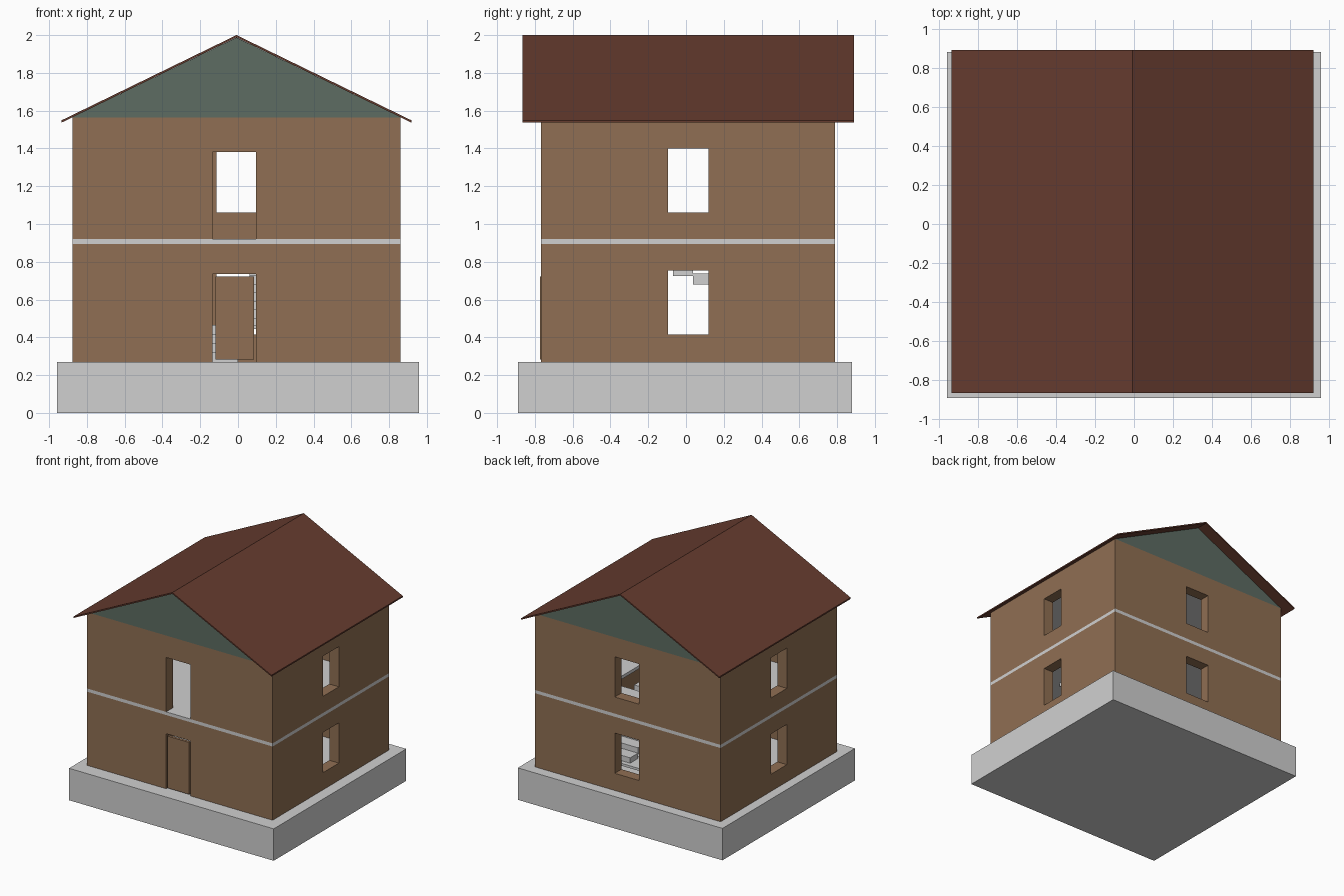
import bpy

if "Cube" in bpy.data.objects:
    bpy.data.objects.remove(bpy.data.objects["Cube"])

def srgb(r, g, b):
    lin = lambda c: ((c / 255 + 0.055) / 1.055) ** 2.4 if c > 10 else c / 3294
    return (lin(r), lin(g), lin(b), 1)

def material(name, *rgb):
    m = bpy.data.materials.new(name)
    m.diffuse_color = srgb(*rgb)
    m.use_nodes = True
    m.node_tree.nodes["Principled BSDF"].inputs["Base Color"].default_value = m.diffuse_color
    return m

BROWN = material("wall_brown", 144, 111, 83)
GREY = material("concrete_grey", 208, 208, 208)
ROOF = material("roof_red_brown", 102, 60, 47)
GREEN = material("gable_green", 93, 108, 98)

def prism(name, profile, y0, y1, mat):
    """Extrude an x-z profile along y."""
    n = len(profile)
    verts = [(x, y, z) for y in (y0, y1) for x, z in profile]
    faces = [list(range(n)), list(range(2 * n - 1, n - 1, -1))]
    faces += [[i, i + n, (i + 1) % n + n, (i + 1) % n] for i in range(n)]
    me = bpy.data.meshes.new(name)
    me.from_pydata(verts, [], faces)
    if mat:
        me.materials.append(mat)
    ob = bpy.data.objects.new(name, me)
    bpy.context.collection.objects.link(ob)
    # consistent outward normals
    import bmesh
    bm = bmesh.new()
    bm.from_mesh(me)
    bmesh.ops.recalc_face_normals(bm, faces=bm.faces)
    bm.to_mesh(me)
    bm.free()
    return ob

def box(name, x0, x1, y0, y1, z0, z1, mat=None):
    return prism(name, [(x0, z0), (x1, z0), (x1, z1), (x0, z1)], y0, y1, mat)

def cut(ob, *bounds):
    c = box(ob.name + "_cutter", *bounds)
    c.hide_render = True
    c.hide_viewport = False
    c.display_type = 'WIRE'
    m = ob.modifiers.new("cut", 'BOOLEAN')
    m.operation = 'DIFFERENCE'
    m.solver = 'EXACT'
    m.object = c
    cutters.append(c)

cutters = []
X0, X1, Y0, Y1, T = -0.877, 0.861, -0.767, 0.79, 0.09
CX = (X0 + X1) / 2

# Foundation
box("foundation", -0.957, 0.957, -0.89, 0.88, 0, 0.27, GREY)

# Two storeys of walls, each with a front doorway and three windows
storeys = [("ground_walls", 0.27, 0.893, 0.735, 0.415, 0.755),
           ("upper_walls", 0.92, 1.565, 1.38, 1.06, 1.40)]
for name, z0, z1, door_top, win0, win1 in storeys:
    w = box(name, X0, X1, Y0, Y1, z0, z1, BROWN)
    cut(w, X0 + T, X1 - T, Y0 + T, Y1 - T, z0 - 0.1, z1 + 0.1)
    cut(w, -0.135, 0.095, Y0 - 0.1, Y0 + T + 0.05, z0 - 0.05, door_top)
    cut(w, -0.113, 0.113, Y1 - T - 0.05, Y1 + 0.1, win0, win1)
    cut(w, X0 - 0.1, X1 + 0.1, -0.095, 0.118, win0, win1)

# Floor slab with stairwell, and ceiling
slab = box("floor_slab", X0, X1, Y0, Y1, 0.893, 0.92, GREY)
cut(slab, 0.06, 0.46, -0.38, 0.35, 0.8, 1.0)
box("ceiling", X0 + T - 0.01, X1 - T + 0.01, Y0 + T - 0.01, Y1 - T + 0.01, 1.55, 1.563, GREY)

# Front door leaf
box("front_door", -0.12, 0.085, -0.773, -0.75, 0.283, 0.722, BROWN)

# Stairs: lower flight, landing, upper flight
def flight(name, x0, x1, ya, yb, za, zb, n):
    dy, dz = (yb - ya) / n, (zb - za) / n
    for i in range(n):
        a, b = sorted((ya + i * dy, ya + (i + 1) * dy))
        top = za + (i + 1) * dz
        box(f"{name}_{i + 1}", x0, x1, a, b, top - dz - 0.012, top, GREY)

flight("lower_step", -0.45, 0.0, 0.12, 0.52, 0.27, 0.465, 4)
box("landing", -0.45, 0.46, 0.52, Y1 - T, 0.445, 0.465, GREY)
flight("upper_step", 0.06, 0.46, 0.66, -0.38, 0.465, 0.918, 10)

# Gable block and roof
h = (X1 - X0) / 2
prism("gable", [(CX - h, 1.565), (CX + h, 1.565), (CX, 1.987)], Y0, Y1, GREEN)
e = 0.926
prism("roof", [(CX - e, 1.549), (CX, 2.0), (CX + e, 1.549),
               (CX + e, 1.537), (CX, 1.988), (CX - e, 1.537)], -0.865, 0.89, ROOF)

# Bake the cuts and drop the cutters
bpy.context.view_layer.update()
dg = bpy.context.evaluated_depsgraph_get()
for ob in [o for o in bpy.data.objects if o.modifiers]:
    me = bpy.data.meshes.new_from_object(ob.evaluated_get(dg))
    ob["baked"] = True
    ob.data, old = me, ob.data
for ob in bpy.data.objects:
    ob.modifiers.clear()
for c in cutters:
    bpy.data.objects.remove(c)
